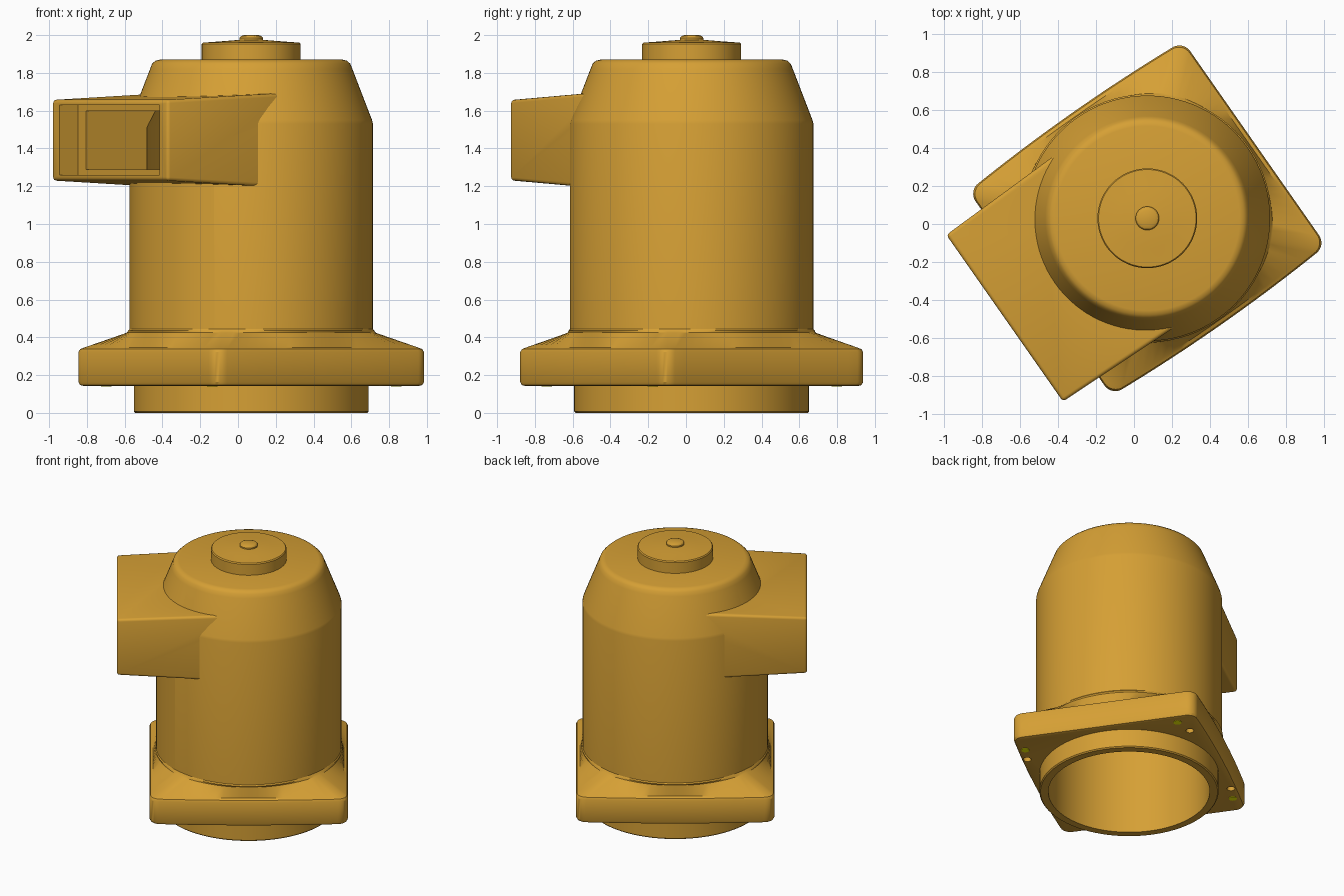
import bpy, bmesh
from math import sin, cos, pi, radians, hypot

if "Cube" in bpy.data.objects:
    bpy.data.objects.remove(bpy.data.objects["Cube"])

CENTRE, TURN = (0.07, 0.03, 0), radians(35)


def material(name, rgb):
    m = bpy.data.materials.new(name)
    m.diffuse_color = (*rgb, 1)
    m.use_nodes = True
    m.node_tree.nodes["Principled BSDF"].inputs["Base Color"].default_value = m.diffuse_color
    return m


OCHRE = material("ochre", (0.67, 0.35, 0.035))
YELLOW = material("yellow", (1, 1, 0))


def make(name, bm, mat=OCHRE):
    bmesh.ops.remove_doubles(bm, verts=bm.verts, dist=1e-5)
    bmesh.ops.recalc_face_normals(bm, faces=bm.faces)
    me = bpy.data.meshes.new(name)
    bm.to_mesh(me)
    bm.free()
    me.materials.append(mat)
    ob = bpy.data.objects.new(name, me)
    ob.location, ob.rotation_euler = CENTRE, (0, 0, TURN)
    bpy.context.collection.objects.link(ob)
    return ob


def loft(name, rings, mat=OCHRE, caps=True):
    bm = bmesh.new()
    vs = [[bm.verts.new(p) for p in ring] for ring in rings]
    n = len(vs[0])
    for a, b in zip(vs, vs[1:]):
        for i in range(n):
            j = (i + 1) % n
            bm.faces.new((a[i], a[j], b[j], b[i]))
    if caps:
        bm.faces.new(vs[0][::-1])
        bm.faces.new(vs[-1])
    return make(name, bm, mat)


def lathe(name, profile, n=96, at=(0, 0), mat=OCHRE):
    # profile runs from axis to axis, as (radius, z)
    rings = [[(at[0] + r * cos(2 * pi * i / n), at[1] + r * sin(2 * pi * i / n), z)
              for i in range(n)] for r, z in profile[1:-1]]
    return loft(name, rings, mat)


def shell(name, profile, n=96):
    # profile starts and ends on the axis and encloses a hollow wall
    bm = bmesh.new()
    vs = [bm.verts.new((r, 0, z)) for r, z in profile]
    edges = [bm.edges.new(p) for p in zip(vs, vs[1:])]
    bmesh.ops.spin(bm, geom=vs + edges, cent=(0, 0, 0), axis=(0, 0, 1),
                   angle=2 * pi, steps=n, use_merge=False)
    bmesh.ops.remove_doubles(bm, verts=bm.verts, dist=1e-4)
    return make(name, bm)


def frustum(name, x0, w0, lo0, hi0, x1, w1, lo1, hi1):
    return loft(name, [[(x, -w, lo), (x, w, lo), (x, w, hi), (x, -w, hi)]
                       for x, w, lo, hi in ((x0, w0, lo0, hi0), (x1, w1, lo1, hi1))])


def apply_mod(ob, kind, **props):
    bpy.context.view_layer.objects.active = ob
    mod = ob.modifiers.new(kind, kind)
    for k, v in props.items():
        setattr(mod, k, v)
    bpy.ops.object.modifier_apply(modifier=mod.name)


def cut(ob, *cutters):
    for c in cutters:
        apply_mod(ob, 'BOOLEAN', operation='DIFFERENCE', solver='EXACT', object=c)


# Main housing: hollow cylinder with tapered shoulder, open at the bottom
housing = shell("housing", [
    (0, 1.87), (0.485, 1.87), (0.508, 1.864), (0.525, 1.848), (0.536, 1.82),
    (0.64, 1.55), (0.645, 1.53), (0.645, 0.145), (0.622, 0.145), (0.622, 0.008),
    (0.614, 0), (0.56, 0), (0.56, 1.51), (0.44, 1.79), (0, 1.79)])

# Square mounting flange blending up into the round housing
def flange_outline(hx=0.688, hy=0.66, r=0.07):
    pts = []
    for k, (sx, sy) in enumerate(((1, 1), (-1, 1), (-1, -1), (1, -1))):
        cx, cy = sx * (hx - r), sy * (hy - r)
        for i in range(9):
            a = pi / 2 * (k + i / 8)
            pts.append((cx + r * cos(a), cy + r * sin(a)))
        for i in range(1, 20):
            t = i / 10 - 1
            if k % 2 == 0:      # long sides bulge slightly
                pts.append((-sx * t * (hx - r), sy * (hy + 0.02 * (1 - t * t))))
            else:
                pts.append((sx * hx, -sy * t * (hy - r)))
    return pts


outline = flange_outline()


def ring(z, inset=0.0, blend=0.0, radius=0.645):
    out = []
    for x, y in outline:
        d = hypot(x, y)
        s = (1 - blend) * (1 - inset / 0.68) + blend * radius / d
        out.append((x * s, y * s, z))
    return out


flange = loft("mounting_flange", [
    ring(0.142, 0.022), ring(0.147, 0.007), ring(0.163), ring(0.322),
    ring(0.338, 0.007), ring(0.347, 0.025), ring(0.425, 0, 0.94),
    ring(0.435, 0, 1, 0.652), ring(0.45, 0, 1, 0.64)])

# Drafted terminal box on the side
box = frustum("terminal_box", -0.915, 0.534, 1.23, 1.657, -0.1, 0.553, 1.19, 1.697)
apply_mod(box, 'BEVEL', width=0.018, segments=3)

# Cutters: solid core, stepped box opening, flange bore
core = lathe("core_cutter", [(0, 0), (0.6, 0), (0.6, 1.52), (0.48, 1.84), (0, 1.84)])
mouth = frustum("mouth_cutter", -1, 0.462, 1.26, 1.63, -0.795, 0.462, 1.26, 1.63)
pocket = frustum("pocket_cutter", -1.1, 0.39, 1.288, 1.598, -0.2, 0.39, 1.288, 1.598)
cutters = [core, mouth, pocket]
cut(box, core, mouth, pocket)
cut(housing, pocket)
cut(flange, core)

# Paired fixings under each flange corner: a yellow pin and a plain hole
parts = [housing, flange, box]
for k, hole_angle in enumerate((50, 31, 50, 31)):
    a = radians(40 + 90 * k)
    h = radians(hole_angle + 90 * k)
    parts.append(lathe(f"flange_pin_{k + 1}", [(0, 0.139), (0.028, 0.139), (0.028, 0.2), (0, 0.2)],
                       20, (0.795 * cos(a), 0.795 * sin(a)), YELLOW))
    hole = lathe("hole_cutter", [(0, 0.1), (0.028, 0.1), (0.028, 0.22), (0, 0.22)],
                 20, (0.735 * cos(h), 0.735 * sin(h)))
    cut(flange, hole)
    cutters.append(hole)

# Top boss with domed lid and small button
parts.append(lathe("top_boss", [
    (0, 1.85), (0.262, 1.85), (0.262, 1.952), (0.256, 1.96), (0.16, 1.967),
    (0.062, 1.975), (0, 1.975)]))
parts.append(lathe("top_button", [
    (0, 1.96), (0.062, 1.96), (0.062, 1.985), (0.055, 1.994), (0.04, 2.0), (0, 2.0)], 48))

for c in cutters:
    bpy.data.objects.remove(c)

bpy.ops.object.select_all(action='DESELECT')
for ob in parts:
    ob.select_set(True)
bpy.context.view_layer.objects.active = housing
bpy.ops.object.shade_smooth_by_angle(angle=radians(30))
